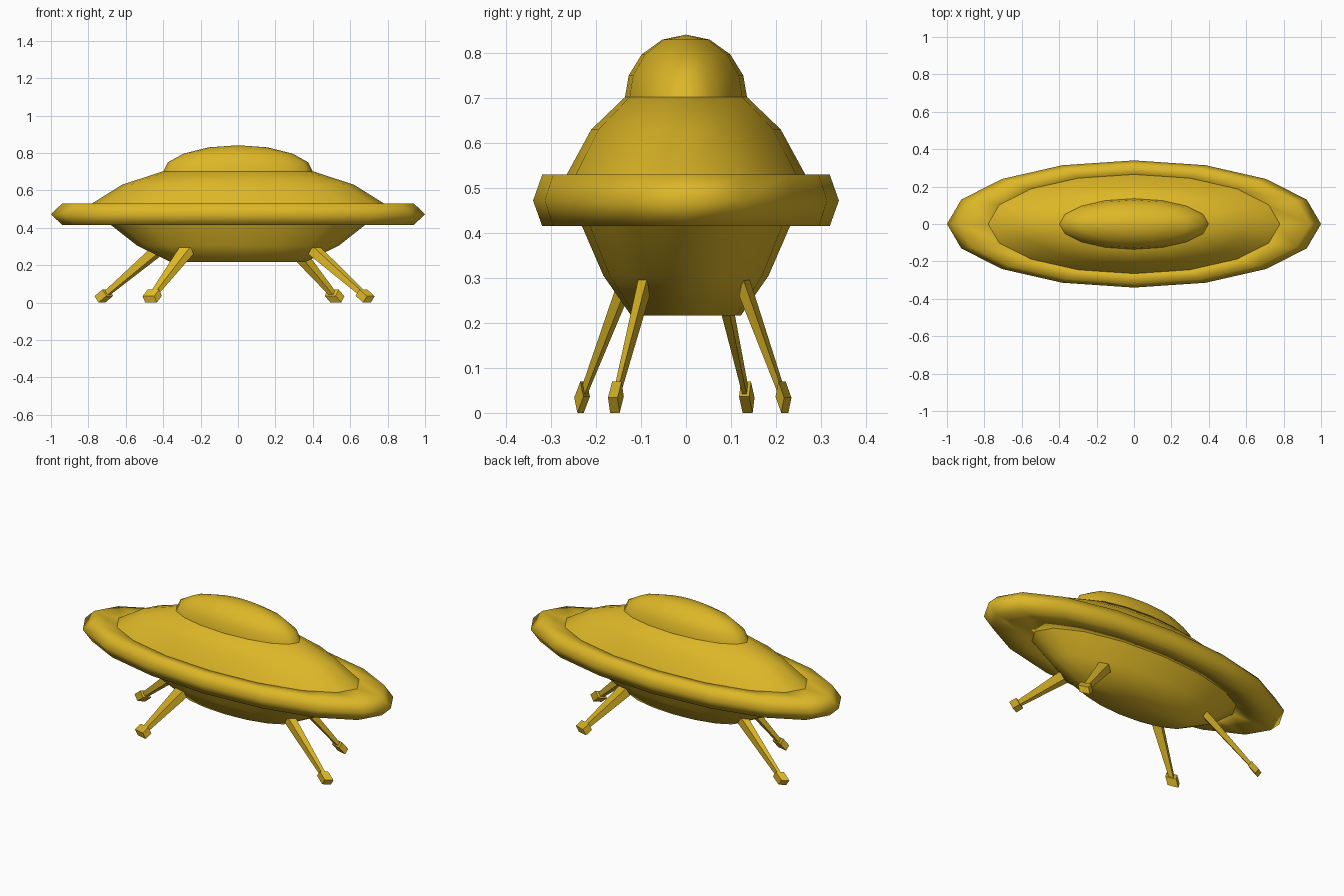
import bpy, bmesh, math
from mathutils import Vector, Matrix

if "Cube" in bpy.data.objects:
    bpy.data.objects.remove(bpy.data.objects["Cube"])

SQUASH = 0.34   # whole craft is flattened front to back
SIDES = 16

gold = bpy.data.materials.new("gold")
gold.diffuse_color = (0.72, 0.47, 0.02, 1)
gold.use_nodes = True
gold.node_tree.nodes["Principled BSDF"].inputs["Base Color"].default_value = gold.diffuse_color


def finish(name, bm, smooth):
    for v in bm.verts:
        v.co.y *= SQUASH
    bmesh.ops.recalc_face_normals(bm, faces=bm.faces)
    for f in bm.faces:
        f.smooth = smooth
    me = bpy.data.meshes.new(name)
    bm.to_mesh(me)
    bm.free()
    me.materials.append(gold)
    ob = bpy.data.objects.new(name, me)
    bpy.context.collection.objects.link(ob)


def lathe(name, profile, closed=False):
    bm = bmesh.new()
    rings = []
    for r, z in profile:
        rings.append([bm.verts.new((r * math.cos(2 * math.pi * i / SIDES),
                                    r * math.sin(2 * math.pi * i / SIDES), z))
                      for i in range(SIDES)])
    pairs = list(zip(rings, rings[1:]))
    if closed:
        pairs.append((rings[-1], rings[0]))
    for a, b in pairs:
        for i in range(SIDES):
            j = (i + 1) % SIDES
            bm.faces.new((a[i], a[j], b[j], b[i]))
    bmesh.ops.remove_doubles(bm, verts=bm.verts, dist=1e-5)
    finish(name, bm, True)


def beam(bm, a, b, size_a, size_b, side):
    # Tapered box from a to b; sizes are (width along side, thickness)
    d = (b - a).normalized()
    n = side.cross(d)
    ends = []
    for p, (w, t) in ((a, size_a), (b, size_b)):
        ends.append([bm.verts.new(p + side * sx * w / 2 + n * sy * t / 2)
                     for sx, sy in ((-1, -1), (1, -1), (1, 1), (-1, 1))])
    lo, hi = ends
    bm.faces.new(lo)
    bm.faces.new(hi)
    for i in range(4):
        j = (i + 1) % 4
        bm.faces.new((lo[i], lo[j], hi[j], hi[i]))


# Hull parts
lathe("rim", [(0.66, 0.415), (0.94, 0.415), (1.0, 0.472), (0.94, 0.53), (0.76, 0.53)], closed=True)
lathe("upper_hull", [(0.78, 0.53), (0.62, 0.63), (0.40, 0.702), (0.36, 0.702)])
lathe("dome", [(0.40, 0.70), (0.375, 0.75), (0.29, 0.797), (0.155, 0.83), (0, 0.841)])
lathe("lower_hull", [(0.68, 0.415), (0.54, 0.305), (0.36, 0.217), (0, 0.217)])

# Landing legs with tilted block feet
for k, deg in enumerate((-34, 51, 151, 236)):
    rot = Matrix.Rotation(math.radians(deg), 3, 'Z')
    side = rot @ Vector((0, 1, 0))
    top = rot @ Vector((0.49, 0, 0.28))
    foot = rot @ Vector((0.82, 0, 0.035))
    d = (foot - top).normalized()
    bm = bmesh.new()
    beam(bm, top, foot, (0.068, 0.05), (0.03, 0.025), side)
    finish("leg_%d" % (k + 1), bm, False)
    bm = bmesh.new()
    beam(bm, foot - d * 0.03, foot + d * 0.03, (0.075, 0.042), (0.075, 0.042), side)
    finish("foot_%d" % (k + 1), bm, False)
